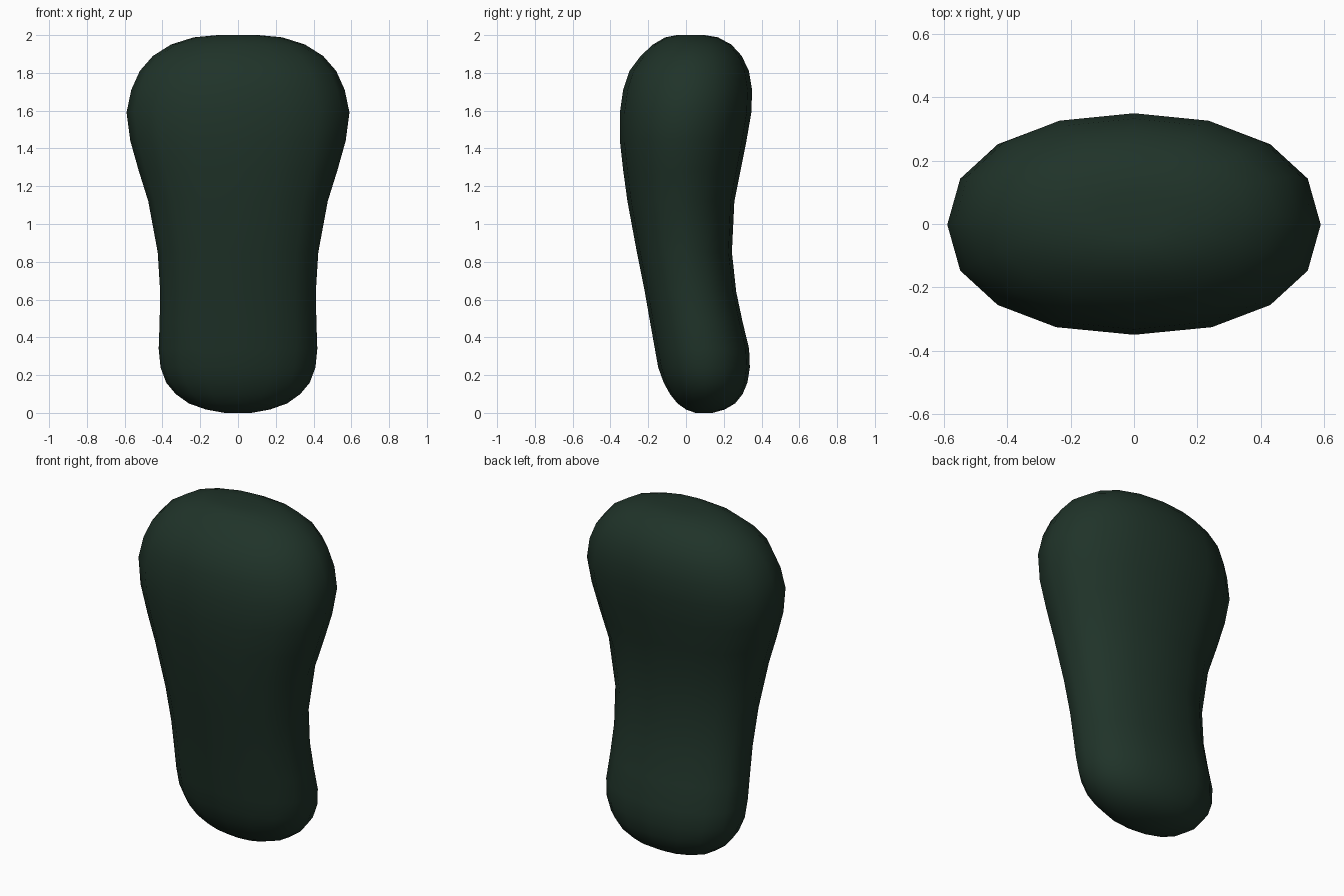
import bpy, bmesh, math

SIDES = 16
POWER = 2 / 2.2   # slightly squared ellipse

# Horizontal sections: height, half width, front y, back y
SECTIONS = [
    (0.0, 0.07, 0.05, 0.14), (0.018, 0.17, 0.0, 0.205), (0.05, 0.26, -0.045, 0.26),
    (0.10, 0.33, -0.085, 0.30), (0.16, 0.38, -0.118, 0.325), (0.24, 0.41, -0.147, 0.338),
    (0.34, 0.42, -0.165, 0.334), (0.48, 0.415, -0.19, 0.30), (0.64, 0.412, -0.218, 0.266),
    (0.85, 0.425, -0.26, 0.243), (1.12, 0.475, -0.31, 0.256), (1.28, 0.525, -0.332, 0.288),
    (1.44, 0.57, -0.35, 0.32), (1.59, 0.59, -0.35, 0.346), (1.71, 0.565, -0.333, 0.35),
    (1.81, 0.52, -0.30, 0.333), (1.89, 0.45, -0.24, 0.295), (1.95, 0.355, -0.175, 0.24),
    (1.988, 0.235, -0.11, 0.17), (2.0, 0.11, -0.05, 0.10),
]


def rounded(v):
    return math.copysign(abs(v) ** POWER, v) if abs(v) > 1e-6 else 0.0


bm = bmesh.new()
rings = []
for z, w, front, back in SECTIONS:
    ring = []
    for i in range(SIDES):
        a = 2 * math.pi * i / SIDES
        x = w * rounded(math.cos(a))
        y = (front + back) / 2 + (back - front) / 2 * rounded(math.sin(a))
        ring.append(bm.verts.new((x, y, z)))
    rings.append(ring)

# Skin between sections, then close both ends
for lo, hi in zip(rings, rings[1:]):
    for i in range(SIDES):
        j = (i + 1) % SIDES
        bm.faces.new((lo[i], lo[j], hi[j], hi[i]))
bm.faces.new(rings[0][::-1])
bm.faces.new(rings[-1])
for f in bm.faces:
    f.smooth = True

mesh = bpy.data.meshes.new("rounded_body")
bm.to_mesh(mesh)
bm.free()
body = bpy.data.objects.new("rounded_body", mesh)
bpy.context.collection.objects.link(body)

# Dark green finish
mat = bpy.data.materials.new("dark_green")
mat.diffuse_color = (0.014, 0.033, 0.022, 1)
mesh.materials.append(mat)
